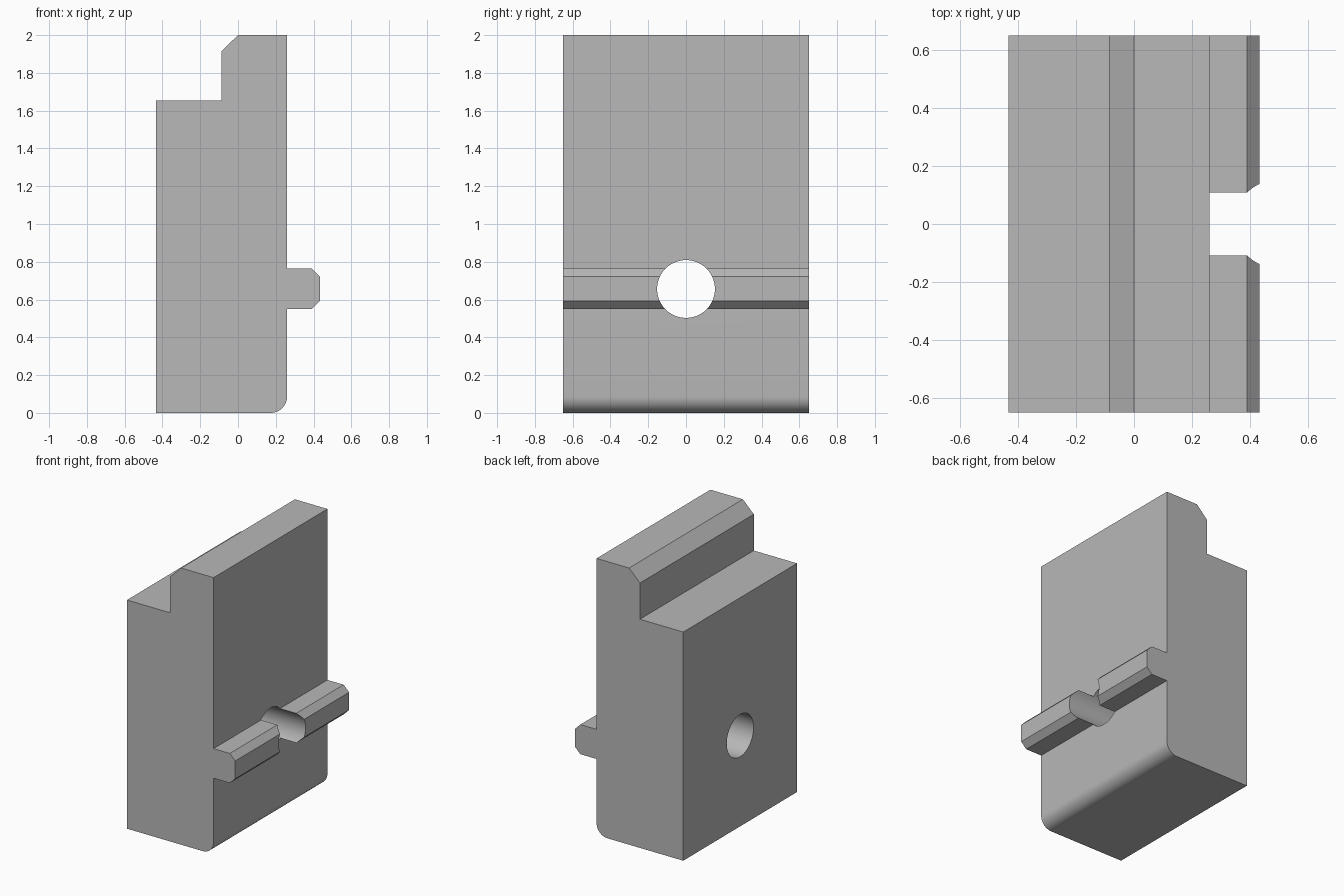
import bpy, bmesh, math
from mathutils import Matrix

cube = bpy.data.objects.get("Cube")
if cube:
    bpy.data.objects.remove(cube, do_unlink=True)

HALF_DEPTH = 0.65
FACE_X = 0.26
FILLET = 0.087


def make_object(name, bm):
    bmesh.ops.recalc_face_normals(bm, faces=bm.faces)
    mesh = bpy.data.meshes.new(name)
    bm.to_mesh(mesh)
    bm.free()
    obj = bpy.data.objects.new(name, mesh)
    bpy.context.collection.objects.link(obj)
    return obj


# Plain grey material
grey = bpy.data.materials.new("plain_grey")
grey.use_nodes = True
colour = (0.48, 0.48, 0.48, 1)
grey.diffuse_color = colour
for node in grey.node_tree.nodes:
    if node.type == 'BSDF_PRINCIPLED':
        node.inputs["Base Color"].default_value = colour

# Side profile: stepped block, rounded lower edge, chamfered rib
profile = [(-0.433, 0)]
for i in range(17):
    a = -math.pi / 2 + i / 16 * math.pi / 2
    profile.append((FACE_X - FILLET + FILLET * math.cos(a),
                    FILLET + FILLET * math.sin(a)))
profile += [(FACE_X, 0.55), (0.39, 0.55), (0.433, 0.592), (0.433, 0.721),
            (0.39, 0.764), (FACE_X, 0.764), (FACE_X, 2), (0, 2),
            (-0.087, 1.915), (-0.087, 1.653), (-0.433, 1.653)]

# Block extruded front to back
bm = bmesh.new()
face = bm.faces.new([bm.verts.new((x, -HALF_DEPTH, z)) for x, z in profile])
extruded = bmesh.ops.extrude_face_region(bm, geom=[face], use_keep_orig=True)
new_verts = [g for g in extruded["geom"] if isinstance(g, bmesh.types.BMVert)]
bmesh.ops.translate(bm, verts=new_verts, vec=(0, 2 * HALF_DEPTH, 0))
block = make_object("stepped_block", bm)
block.data.materials.append(grey)

# Round hole through block and rib
bm = bmesh.new()
bmesh.ops.create_cone(
    bm, cap_ends=True, segments=64, radius1=0.153, radius2=0.153, depth=2,
    matrix=Matrix.Translation((0, 0, 0.656)) @ Matrix.Rotation(math.pi / 2, 4, 'Y'))
cutter = make_object("hole_cutter", bm)
cutter.hide_render = True

cut = block.modifiers.new("round_hole", 'BOOLEAN')
cut.operation = 'DIFFERENCE'
cut.solver = 'EXACT'
cut.object = cutter

bpy.ops.object.select_all(action='DESELECT')
block.select_set(True)
bpy.context.view_layer.objects.active = block
bpy.ops.object.modifier_apply(modifier=cut.name)
bpy.data.objects.remove(cutter, do_unlink=True)

# Smooth curved surfaces, keep the crisp edges
bpy.ops.object.shade_smooth_by_angle(angle=math.radians(25))
